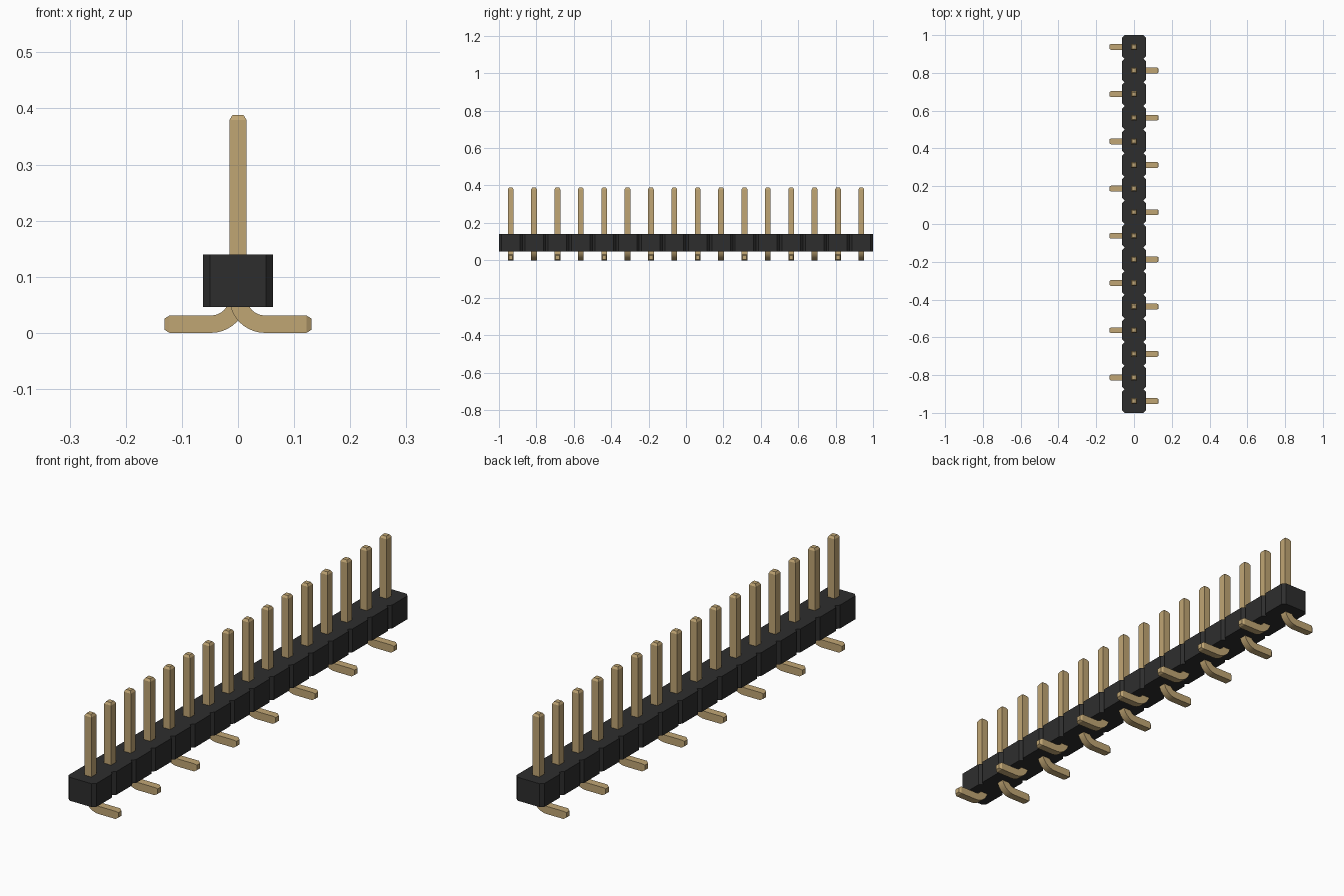
import bpy, bmesh, math
from mathutils import Vector

cube = bpy.data.objects.get("Cube")
if cube:
    bpy.data.objects.remove(cube, do_unlink=True)

COUNT, PITCH = 16, 0.125
HALF, CHAMFER = PITCH / 2, 0.013      # housing half width and corner cut
BASE_Z, TOP_Z = 0.046, 0.14           # housing bottom and top
PIN_TOP, PIN_R, TIP_R = 0.388, 0.0155, 0.010
TIP_LEN, FOOT_X, BEND_X = 0.009, 0.131, 0.048


def material(name, color, roughness):
    mat = bpy.data.materials.new(name)
    mat.use_nodes = True
    mat.diffuse_color = (*color, 1)
    shader = next(n for n in mat.node_tree.nodes if n.type == 'BSDF_PRINCIPLED')
    shader.inputs["Base Color"].default_value = (*color, 1)
    shader.inputs["Roughness"].default_value = roughness
    return mat


def finish(name, bm, mat):
    bmesh.ops.recalc_face_normals(bm, faces=bm.faces)
    mesh = bpy.data.meshes.new(name)
    bm.to_mesh(mesh)
    bm.free()
    mesh.materials.append(mat)
    obj = bpy.data.objects.new(name, mesh)
    bpy.context.collection.objects.link(obj)
    return obj


black = material("black plastic", (0.027, 0.027, 0.027), 0.6)
gold = material("pale gold", (0.53, 0.38, 0.175), 0.4)

# Housing: notched outline, extruded upward
right = []
for i in range(COUNT):
    y = (i - COUNT / 2) * PITCH
    right += [(HALF - CHAMFER, y), (HALF, y + CHAMFER), (HALF, y + PITCH - CHAMFER)]
right.append((HALF - CHAMFER, COUNT * PITCH / 2))
outline = right + [(-x, y) for x, y in reversed(right)]
bm = bmesh.new()
face = bm.faces.new([bm.verts.new((x, y, BASE_Z)) for x, y in outline])
raised = bmesh.ops.extrude_face_region(bm, geom=[face])["geom"]
bmesh.ops.translate(bm, vec=(0, 0, TOP_Z - BASE_Z),
                    verts=[g for g in raised if isinstance(g, bmesh.types.BMVert)])
finish("housing", bm, black)

# Pin path: centre point, sideways direction of the section, half width
radius = BEND_X
center = Vector((BEND_X, 0, radius + PIN_R))
path = [(Vector((0, 0, PIN_TOP)), Vector((1, 0, 0)), TIP_R),
        (Vector((0, 0, PIN_TOP - TIP_LEN)), Vector((1, 0, 0)), PIN_R)]
STEPS = 10
for s in range(STEPS + 1):
    a = math.pi / 2 * s / STEPS
    inward = Vector((math.cos(a), 0, math.sin(a)))
    path.append((center - inward * radius, inward, PIN_R))
path += [(Vector((FOOT_X - TIP_LEN, 0, PIN_R)), Vector((0, 0, 1)), PIN_R),
         (Vector((FOOT_X, 0, PIN_R)), Vector((0, 0, 1)), TIP_R)]


def make_pin(name, y, side):
    bm = bmesh.new()
    rings = []
    for point, across, r in path:
        ring = []
        for u, v in ((-1, -1), (1, -1), (1, 1), (-1, 1)):
            p = point + across * u * r
            ring.append(bm.verts.new((p.x * side, y + v * r, p.z)))
        rings.append(ring)
    for a, b in zip(rings, rings[1:]):
        for k in range(4):
            n = (k + 1) % 4
            bm.faces.new((a[k], a[n], b[n], b[k]))
    bm.faces.new(rings[0])
    bm.faces.new(rings[-1])
    obj = finish(name, bm, gold)
    bpy.ops.object.select_all(action='DESELECT')
    obj.select_set(True)
    bpy.context.view_layer.objects.active = obj
    bpy.ops.object.shade_smooth_by_angle(angle=math.radians(25))


# Pins: feet alternate left and right along the row
for i in range(COUNT):
    make_pin(f"pin_{i + 1}", (i - (COUNT - 1) / 2) * PITCH, 1 if i % 2 == 0 else -1)
